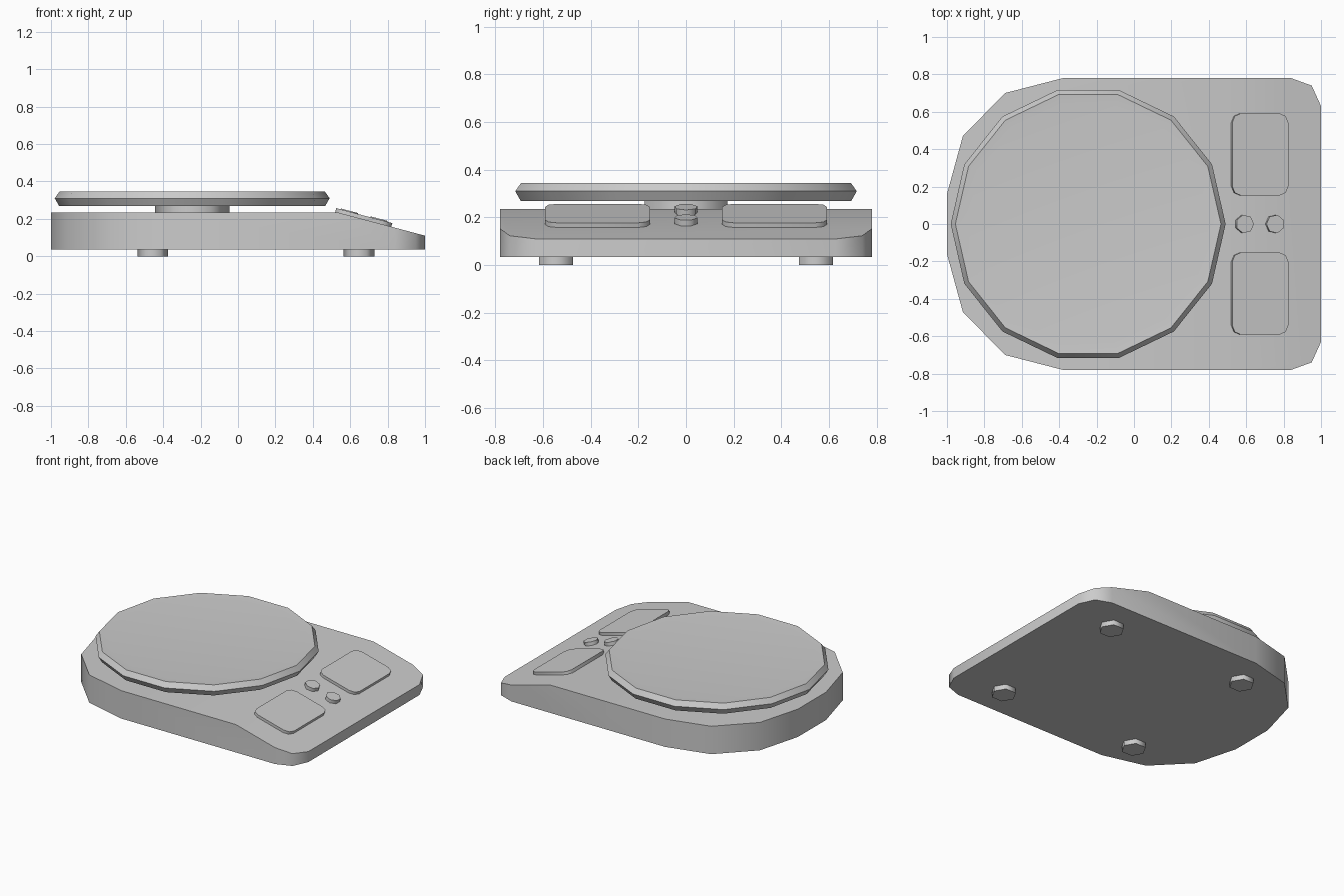
import bpy, bmesh, math
from mathutils import Matrix, Vector

cube = bpy.data.objects.get("Cube")
if cube:
    bpy.data.objects.remove(cube, do_unlink=True)

mat = bpy.data.materials.new("light grey")
mat.use_nodes = True
GREY = (0.6, 0.6, 0.6, 1)
mat.diffuse_color = GREY
mat.node_tree.nodes["Principled BSDF"].inputs["Base Color"].default_value = GREY

PAN_X = -0.245
FOLD = Vector((0.53, 0, 0.235))        # where the sloped control panel starts
TILT = math.atan2(0.125, 0.47)


def finish(name, bm, angle):
    bmesh.ops.recalc_face_normals(bm, faces=bm.faces)
    mesh = bpy.data.meshes.new(name)
    bm.to_mesh(mesh)
    bm.free()
    mesh.materials.append(mat)
    ob = bpy.data.objects.new(name, mesh)
    bpy.context.collection.objects.link(ob)
    bpy.ops.object.select_all(action='DESELECT')
    ob.select_set(True)
    bpy.context.view_layer.objects.active = ob
    bpy.ops.object.shade_smooth_by_angle(angle=math.radians(angle))
    return ob


def ring(sides, radius, start=0.0):
    step = math.tau / sides
    return [(radius * math.cos(start + i * step), radius * math.sin(start + i * step))
            for i in range(sides)]


def loft(outlines):
    """Capped stack of (outline, height) layers with equal point counts."""
    bm = bmesh.new()
    rows = [[bm.verts.new((x, y, z)) for x, y in pts] for pts, z in outlines]
    n = len(rows[0])
    for a, b in zip(rows, rows[1:]):
        for i in range(n):
            j = (i + 1) % n
            bm.faces.new((a[i], a[j], b[j], b[i]))
    bm.faces.new(rows[0][::-1])
    bm.faces.new(rows[-1])
    return bm


def prism(name, pts, z0, z1, matrix, angle=65):
    bm = loft([(pts, z0), (pts, z1)])
    bm.transform(matrix)
    return finish(name, bm, angle)


def on_panel(x, y):
    """Placement on the sloped panel at the given plan position."""
    z = FOLD.z - (x - FOLD.x) * math.tan(TILT)
    return Matrix.Translation((x, y, z)) @ Matrix.Rotation(TILT, 4, 'Y')


# Housing: rounded plan shape, sliced by the sloped panel
half = [(1, 0.63), (0.95, 0.74), (0.84, 0.78), (-0.38, 0.78),
        (-0.69, 0.70), (-0.915, 0.47), (-1, 0.16)]
plan = half + [(x, -y) for x, y in reversed(half)]
bm = loft([(plan, 0.035), (plan, FOLD.z)])
cut = bmesh.ops.bisect_plane(bm, geom=bm.verts[:] + bm.edges[:] + bm.faces[:],
                             plane_co=FOLD, plane_no=(math.sin(TILT), 0, math.cos(TILT)),
                             clear_outer=True)
bmesh.ops.holes_fill(bm, edges=[e for e in bm.edges if e.is_boundary])
finish("housing", bm, 50)

# Weighing pan: bevelled rim with a very shallow dish
layers = [(0.712, 0.27), (0.735, 0.31), (0.71, 0.345), (0.65, 0.34)]
bm = loft([(ring(14, r), z) for r, z in layers])
bm.transform(Matrix.Translation((PAN_X, 0, 0)))
finish("weighing_pan", bm, 40)

# Neck under the pan
prism("pan_neck", ring(6, 0.2), 0.225, 0.28, Matrix.Translation((PAN_X, 0, 0)))

# Feet
for side, y in (("left", 0.545), ("right", -0.545)):
    for end, x in (("inner", 0.647), ("outer", -0.455)):
        prism(f"foot_{end}_{side}", ring(6, 0.082), 0, 0.045,
              Matrix.Translation((x, y, 0)))

# Raised pads with rounded corners
W, D, R = 0.155, 0.22, 0.05
pad = []
for k, (sx, sy) in enumerate(((1, 1), (-1, 1), (-1, -1), (1, -1))):
    for s in range(3):
        a = (k + s / 2) * math.pi / 2
        pad.append((sx * (W - R) + R * math.cos(a), sy * (D - R) + R * math.sin(a)))
for side, y in (("back", 0.372), ("front", -0.372)):
    prism(f"panel_pad_{side}", pad, -0.005, 0.02, on_panel(0.67, y), 50)

# Two small buttons
for name, x, start in (("button_upper", 0.587, 0), ("button_lower", 0.75, math.pi)):
    prism(name, ring(7, 0.05, start), -0.005, 0.025, on_panel(x, 0))
